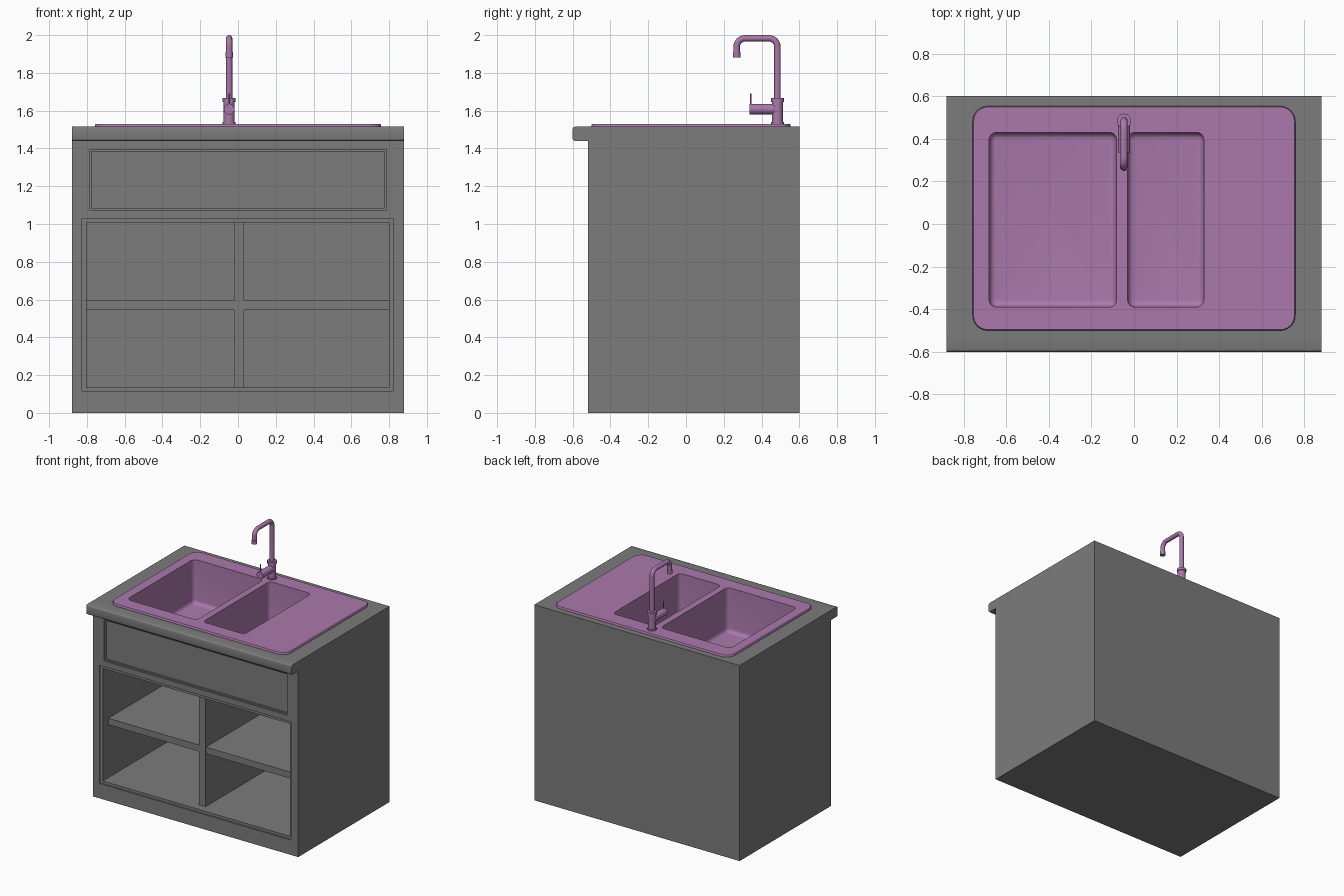
import bpy, bmesh, math
from mathutils import Vector

if "Cube" in bpy.data.objects:
    bpy.data.objects.remove(bpy.data.objects["Cube"], do_unlink=True)


def material(name, rgb):
    m = bpy.data.materials.new(name)
    m.use_nodes = True
    m.diffuse_color = (*rgb, 1)
    m.node_tree.nodes["Principled BSDF"].inputs["Base Color"].default_value = (*rgb, 1)
    return m


GREY = material("cabinet grey", (0.20, 0.20, 0.20))
PURPLE = material("sink purple", (0.40, 0.19, 0.41))


def make(name, bm, mat, smooth=False):
    bmesh.ops.recalc_face_normals(bm, faces=bm.faces)
    me = bpy.data.meshes.new(name)
    bm.to_mesh(me)
    bm.free()
    ob = bpy.data.objects.new(name, me)
    bpy.context.collection.objects.link(ob)
    me.materials.append(mat)
    if smooth:
        shade(ob)
    return ob


def shade(ob):
    bpy.ops.object.select_all(action='DESELECT')
    ob.select_set(True)
    bpy.context.view_layer.objects.active = ob
    bpy.ops.object.shade_smooth_by_angle(angle=math.radians(40))


def box(name, x, y, z, mat=GREY):
    bm = bmesh.new()
    bmesh.ops.create_cube(bm, size=1)
    for v in bm.verts:
        v.co = [lo + (c + 0.5) * (hi - lo) for c, (lo, hi) in zip(v.co, (x, y, z))]
    return make(name, bm, mat)


def loft(name, x, y, rings, radius, cap_top=True, mat=PURPLE):
    """Stack rounded rectangles; each ring is (inset, height)."""
    bm = bmesh.new()
    loops = []
    for inset, z in rings:
        r = max(radius - inset, 0.01)
        loop = []
        corners = ((x[1], y[1], -1, -1), (x[0], y[1], 1, -1), (x[0], y[0], 1, 1), (x[1], y[0], -1, 1))
        for q, (cx, cy, sx, sy) in enumerate(corners):
            for i in range(7):
                a = math.pi / 2 * (q + i / 6)
                loop.append(bm.verts.new((cx + sx * (inset + r) + r * math.cos(a),
                                          cy + sy * (inset + r) + r * math.sin(a), z)))
        loops.append(loop)
    for a, b in zip(loops, loops[1:]):
        for i in range(len(a)):
            j = (i + 1) % len(a)
            bm.faces.new((a[i], a[j], b[j], b[i]))
    bm.faces.new(loops[-1])
    if cap_top:
        bm.faces.new(loops[0])
    return make(name, bm, mat)


def cut(ob, cutters):
    bpy.context.view_layer.objects.active = ob
    for c in cutters:
        mod = ob.modifiers.new("cut", 'BOOLEAN')
        mod.operation, mod.solver, mod.object = 'DIFFERENCE', 'EXACT', c
        bpy.ops.object.modifier_apply(modifier=mod.name)
        bpy.data.objects.remove(c, do_unlink=True)


def rod(name, start, end, radius, sides=24):
    start, end = Vector(start), Vector(end)
    bm = bmesh.new()
    bmesh.ops.create_cone(bm, cap_ends=True, segments=sides, radius1=radius, radius2=radius,
                          depth=(end - start).length)
    turn = (end - start).to_track_quat('Z', 'Y')
    for v in bm.verts:
        v.co = turn @ v.co + (start + end) / 2
    return make(name, bm, PURPLE, True)


# Cabinet body with drawer panel, rebated opening, four cubbies and basin pockets
FRONT, SHELF_FRONT, BACK = -0.52, -0.44, 0.54
basins = {"large_basin": (-0.68, -0.082), "small_basin": (-0.03, 0.328)}
BASIN_Y = (-0.39, 0.43)
body = box("cabinet_body", (-0.88, 0.88), (FRONT, 0.60), (0, 1.515))
cutters = [
    box("cutter", (-0.785, 0.785), (-0.6, FRONT + 0.02), (1.075, 1.395)),
    box("cutter", (-0.825, 0.82), (-0.6, FRONT + 0.012), (0.115, 1.03)),
    box("cutter", (-0.803, 0.80), (-0.6, BACK), (0.135, 1.007)),
]
cutters += [box("cutter", (x0 - 0.02, x1 + 0.02), (-0.41, 0.45), (1.16, 1.6))
            for x0, x1 in basins.values()]
cut(body, cutters)

# Drawer panel border
for side in (-1, 1):
    x = side * 0.78
    box("drawer_trim_side", (x - 0.005, x + 0.005), (FRONT + 0.01, FRONT + 0.022), (1.075, 1.395))
for z in (1.08, 1.39):
    box("drawer_trim_rail", (-0.785, 0.785), (FRONT + 0.01, FRONT + 0.022), (z - 0.005, z + 0.005))

# Shelf and centre divider
box("shelf", (-0.81, 0.81), (SHELF_FRONT, BACK + 0.01), (0.545, 0.595))
box("centre_divider", (-0.022, 0.033), (SHELF_FRONT - 0.005, BACK + 0.01), (0.13, 1.01))

# Counter lip with softened front edges
lip = box("counter_lip", (-0.88, 0.88), (-0.60, FRONT), (1.44, 1.515))
bm = bmesh.new()
bm.from_mesh(lip.data)
edges = [e for e in bm.edges if all(v.co.y < -0.59 for v in e.verts)
         and abs(e.verts[0].co.x - e.verts[1].co.x) > 1]
bmesh.ops.bevel(bm, geom=edges, offset=0.012, segments=3, profile=0.5, affect='EDGES')
bm.to_mesh(lip.data)
bm.free()
shade(lip)

# Sink plate, opened above each basin
plate = loft("sink_plate", (-0.757, 0.757), (-0.50, 0.553),
             [(0, 1.513), (0, 1.525), (0.004, 1.53)], 0.07)
cut(plate, [loft("cutter", xs, BASIN_Y, [(0, 1.6), (0, 1.4)], 0.035) for xs in basins.values()])
shade(plate)

# Basins: straight walls, rounded into a flat floor
FILLET = 0.03
for name, xs in basins.items():
    rings = [(0, 1.53)]
    for i in range(6):
        a = math.pi / 2 * i / 5
        rings.append((0.002 + FILLET * (1 - math.cos(a)), 1.22 - FILLET * math.sin(a)))
    basin = loft(name, xs, BASIN_Y, rings, 0.035, cap_top=False)
    floor = max(basin.data.polygons, key=lambda p: p.area if abs(p.normal.z) > 0.9 else 0)
    if floor.normal.z < 0:
        basin.data.flip_normals()
    shade(basin)

# Tap body
TX, TY = -0.047, 0.484
rod("tap_flange", (TX, TY, 1.528), (TX, TY, 1.54), 0.034)
rod("tap_base", (TX, TY, 1.535), (TX, TY, 1.65), 0.029)
rod("tap_collar", (TX, TY, 1.647), (TX, TY, 1.668), 0.034)
rod("tap_handle", (TX, TY, 1.608), (TX, 0.335, 1.608), 0.028)
rod("tap_lever", (TX, 0.344, 1.62), (TX, 0.344, 1.692), 0.004, 10)

# Curved spout swept along a path with two rounded bends
TIP_Y, TOP, BEND = 0.268, 1.983, 0.045
path = [(TY, 1.65)]
for centre, first in ((TY - BEND, 0), (TIP_Y + BEND, math.pi / 2)):
    for i in range(9):
        a = first + math.pi / 2 * i / 8
        path.append((centre + BEND * math.cos(a), TOP - BEND + BEND * math.sin(a)))
path.append((TIP_Y, 1.883))
curve = bpy.data.curves.new("tap_spout", 'CURVE')
curve.dimensions = '3D'
curve.bevel_depth, curve.bevel_resolution, curve.use_fill_caps = 0.017, 4, True
spline = curve.splines.new('POLY')
spline.points.add(len(path) - 1)
for p, (y, z) in zip(spline.points, path):
    p.co = (TX, y, z, 1)
curve.materials.append(PURPLE)
spout = bpy.data.objects.new("tap_spout", curve)
bpy.context.collection.objects.link(spout)
bpy.ops.object.select_all(action='DESELECT')
spout.select_set(True)
bpy.context.view_layer.objects.active = spout
bpy.ops.object.convert(target='MESH')
shade(bpy.context.view_layer.objects.active)
rod("spout_tip", (TX, TIP_Y, 1.881), (TX, TIP_Y, 1.91), 0.02)
